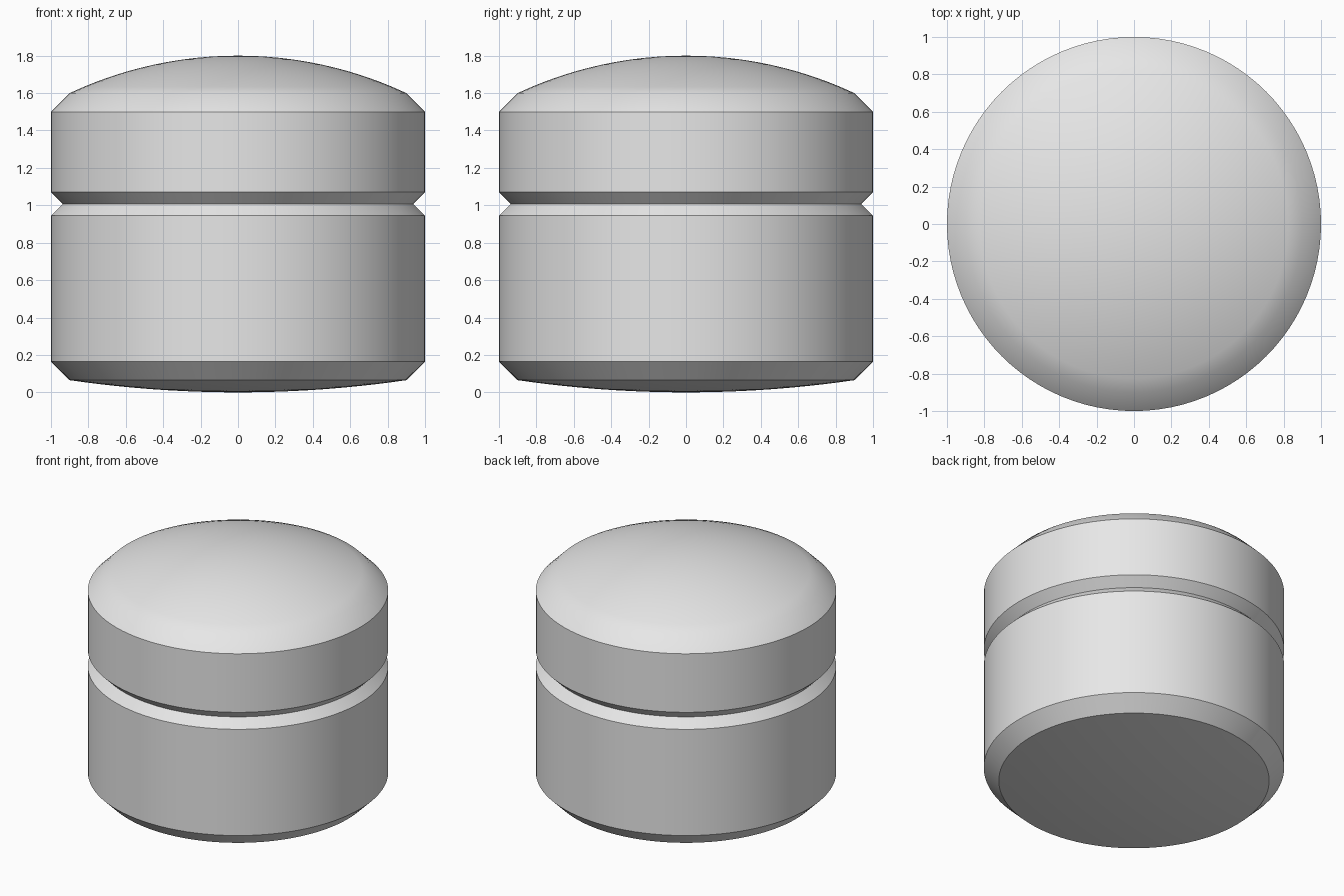
import bpy, bmesh, math

cube = bpy.data.objects.get("Cube")
if cube:
    bpy.data.objects.remove(cube, do_unlink=True)

SEGMENTS = 96
RIM = 0.9       # radius where the chamfers end
CHAMFER = 0.1

grey = bpy.data.materials.new("light grey")
grey.use_nodes = True
grey.diffuse_color = (0.8, 0.8, 0.8, 1)
bsdf = next(n for n in grey.node_tree.nodes if n.type == 'BSDF_PRINCIPLED')
bsdf.inputs["Base Color"].default_value = grey.diffuse_color


def dome(rim_z, height, steps=12):
    """Circular arc from the rim to the axis; negative height bulges down."""
    h = abs(height)
    sphere_r = (RIM ** 2 + h ** 2) / (2 * h)
    points = []
    for i in range(steps + 1):
        r = RIM * (1 - i / steps)
        rise = math.sqrt(sphere_r ** 2 - r ** 2) - (sphere_r - h)
        points.append((r, rim_z + math.copysign(rise, height)))
    return points


def lathe(name, profile):
    """Revolve a (radius, z) profile that starts and ends on the axis."""
    bm = bmesh.new()
    verts = [bm.verts.new((r, 0, z)) for r, z in profile]
    edges = [bm.edges.new(pair) for pair in zip(verts, verts[1:])]
    bmesh.ops.spin(bm, geom=verts + edges, cent=(0, 0, 0), axis=(0, 0, 1),
                   angle=math.tau, steps=SEGMENTS)
    bmesh.ops.remove_doubles(bm, verts=bm.verts, dist=1e-5)
    bmesh.ops.recalc_face_normals(bm, faces=bm.faces)
    mesh = bpy.data.meshes.new(name)
    bm.to_mesh(mesh)
    bm.free()
    mesh.materials.append(grey)
    obj = bpy.data.objects.new(name, mesh)
    bpy.context.collection.objects.link(obj)
    bpy.ops.object.select_all(action='DESELECT')
    obj.select_set(True)
    bpy.context.view_layer.objects.active = obj
    bpy.ops.object.shade_smooth_by_angle(angle=math.radians(30))
    return obj


# Lower drum: shallow rounded base, chamfers at both ends
lathe("body", dome(0.065, -0.065)[::-1]
      + [(1, 0.065 + CHAMFER), (1, 0.945), (RIM, 0.945 + CHAMFER), (0, 0.945 + CHAMFER)])

# Upper drum: its chamfer meets the body in a V groove, domed top
lathe("lid", [(0, 1.07 - CHAMFER), (RIM, 1.07 - CHAMFER), (1, 1.07), (1, 1.5)]
      + dome(1.5 + CHAMFER, 0.2))
